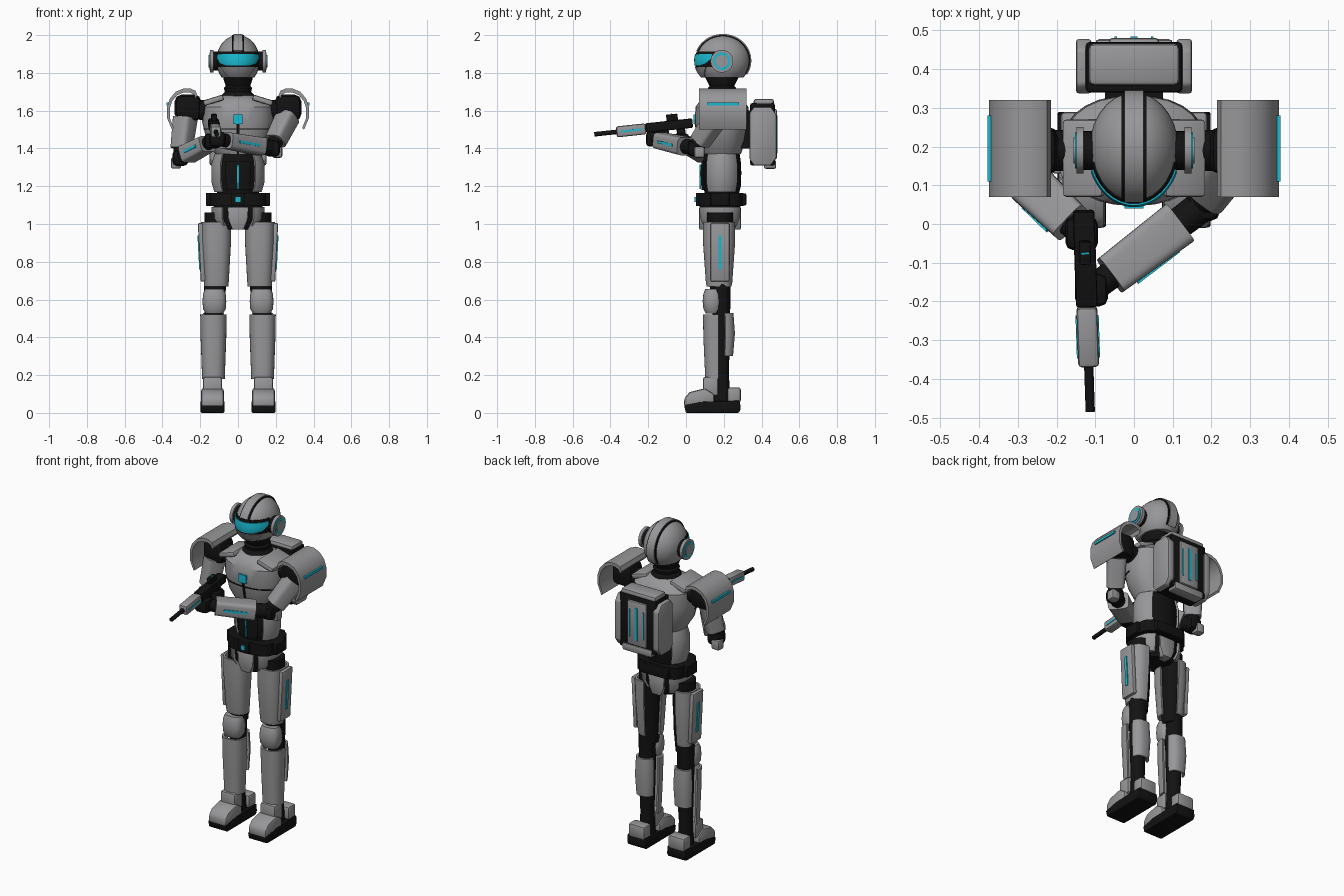
import bpy, bmesh
from math import sin, cos, pi, radians, sqrt, copysign
from mathutils import Matrix, Vector

cube = bpy.data.objects.get("Cube")
if cube:
    bpy.data.objects.remove(cube, do_unlink=True)


def material(name, red, green, blue):
    mat = bpy.data.materials.new(name)
    mat.use_nodes = True
    mat.diffuse_color = (red, green, blue, 1)
    shader = next(n for n in mat.node_tree.nodes if n.type == 'BSDF_PRINCIPLED')
    shader.inputs["Base Color"].default_value = (red, green, blue, 1)
    return mat


armor = material("grey armor", .31, .31, .32)
joints = material("black joints", .006, .006, .006)
glow = material("cyan light", .01, .5, .65)


def finish(bm, name, mat, bevel=0, matrix=None):
    """Bevel, place, mark sharp edges and link a mesh."""
    bmesh.ops.recalc_face_normals(bm, faces=bm.faces)
    if bevel:
        edges = [e for e in bm.edges if e.calc_face_angle(0) > .6]
        bmesh.ops.bevel(bm, geom=edges, offset=bevel, segments=2, profile=.5, affect='EDGES')
    if matrix:
        bm.transform(matrix)
    for face in bm.faces:
        face.smooth = True
    for edge in bm.edges:
        edge.smooth = edge.calc_face_angle(0) < radians(35)
    mesh = bpy.data.meshes.new(name)
    bm.to_mesh(mesh)
    bm.free()
    mesh.materials.append(mat)
    obj = bpy.data.objects.new(name, mesh)
    bpy.context.collection.objects.link(obj)
    return obj


def skin(loops, name, mat, bevel=0, matrix=None):
    """Join matching closed loops into a capped solid."""
    bm = bmesh.new()
    rings = [[bm.verts.new(p) for p in loop] for loop in loops]
    count = len(rings[0])
    for low, high in zip(rings, rings[1:]):
        for i in range(count):
            j = (i + 1) % count
            bm.faces.new((low[i], low[j], high[j], high[i]))
    bm.faces.new(rings[0][::-1])
    bm.faces.new(rings[-1])
    return finish(bm, name, mat, bevel, matrix)


def loft(name, mat, x, y, sections, power=2, face=-90, half=None, thick=.012, matrix=None):
    """Stack rounded sections (z, rx, ry); with a half angle, make a curved plate."""
    loops = []
    for z, rx, ry, *own in sections:
        spread = own[0] if own else half
        steps = 28
        if spread is None:
            layers = [([2 * pi * i / steps for i in range(steps)], 0)]
        else:
            arc = [radians(face - spread + 2 * spread * i / steps) for i in range(steps + 1)]
            layers = [(arc, 0), (arc[::-1], thick)]
        loop = []
        for angles, inset in layers:
            for a in angles:
                c, s = cos(a), sin(a)
                loop.append((x + (rx - inset) * copysign(abs(c) ** (2 / power), c),
                             y + (ry - inset) * copysign(abs(s) ** (2 / power), s), z))
        loops.append(loop)
    return skin(loops, name, mat, 0, matrix)


def box(name, mat, loc, size, bevel=0, matrix=None):
    bm = bmesh.new()
    bmesh.ops.create_cube(bm, size=1)
    bm.transform(Matrix.Translation(loc) @ Matrix.Diagonal((*size, 1)))
    return finish(bm, name, mat, bevel, matrix)


def prism(name, mat, points, axis, low, high, bevel=0):
    """Extrude a side (y, z) or front (x, z) outline."""
    place = (lambda p, d: (d, *p)) if axis == 'x' else (lambda p, d: (p[0], d, p[1]))
    return skin([[place(p, d) for p in points] for d in (low, high)], name, mat, bevel)


def frame(start, end):
    """Local z runs from start to end, local y points up."""
    start, end = Vector(start), Vector(end)
    turn = (end - start).to_track_quat('Z', 'Y').to_matrix().to_4x4()
    return Matrix.Translation(start) @ turn, (end - start).length


def limb(name, mat, start, end, r0, r1, power=2, flat=1):
    matrix, length = frame(start, end)
    return loft(name, mat, 0, 0, [(0, r0, r0 * flat), (length, r1, r1 * flat)], power, matrix=matrix)


def dome(z, extra=0):
    r = sqrt(max(0, 1 - ((z - 1.865) / .135) ** 2))
    return z, .115 * r + extra, .145 * r + extra


# Helmet, face and neck
MID = .19
turns = [-.73 + (pi / 2 + .72) * i / 16 for i in range(17)]
loft("helmet", armor, 0, .195, [dome(1.865 + .135 * sin(t)) for t in turns])
loft("visor_frame", joints, 0, .195, [dome(1.83 + .021 * i, .003) for i in range(5)], half=75)
loft("visor", glow, 0, .195, [(*dome(1.838, .007), 30), (*dome(1.85, .007), 52),
                              (*dome(1.875, .007), 66), (*dome(1.9, .007), 68)])
loft("face_mask", armor, 0, .195, [(*dome(1.775, .006), 32), (*dome(1.8, .008), 42),
                                   (*dome(1.83, .008), 52)])
for name, mat, wide, rise in (("crest_groove", joints, .032, .001), ("crest", armor, .025, .006)):
    sweep = [radians(22 + 190 * i / 30) for i in range(31)]
    outline = [(.195 - (.145 + e) * cos(t), 1.865 + (.135 + e) * sin(t))
               for e, ts in ((rise, sweep), (-.02, sweep[::-1])) for t in ts]
    prism(name, mat, outline, 'x', -wide, wide)
loft("neck", joints, 0, MID, [(1.62, .1, .1), (1.66, .1, .09), (1.69, .08, .08), (1.7, .07, .07),
                              (1.72, .075, .075), (1.73, .065, .065), (1.76, .075, .08), (1.8, .08, .1)])

# Chest and abdomen
chest = [(1.37, .12, .1), (1.44, .165, .125), (1.54, .19, .143), (1.62, .185, .14),
         (1.66, .14, .11), (1.68, .09, .08)]
loft("chest", armor, 0, MID, chest, 2.3)
loft("chest_center_groove", joints, 0, MID, [(z, x + .003, y + .003) for z, x, y in chest[:3]], 2.3, half=1.5)
loft("chest_cross_groove", joints, 0, MID, [(1.5, .183, .14), (1.506, .184, .141)], 2.3, half=85)
box("chest_light", glow, (0, .046, 1.555), (.05, .012, .05))
loft("abdomen", joints, 0, MID, [(1.14, .1, .085), (1.2, .125, .1), (1.27, .13, .103),
                                 (1.33, .125, .1), (1.4, .1, .09)])
loft("abdomen_front_plate", joints, 0, MID, [(1.18, .125, .108), (1.27, .135, .113), (1.33, .13, .108)], half=30)
box("abdomen_light", glow, (0, .076, 1.25), (.008, .008, .13))

# Belt and pelvis
loft("belt", joints, 0, .185, [(1.095, .15, .12), (1.165, .15, .12)], 4)
box("buckle", joints, (0, .062, 1.13), (.07, .02, .07), .005)
box("buckle_light", glow, (0, .05, 1.13), (.026, .008, .026))
box("belt_rear_pack", joints, (0, .3, 1.13), (.2, .04, .065), .008)
loft("pelvis", joints, 0, .18, [(.97, .08, .08), (1.03, .13, .105), (1.1, .13, .11)], 2.5)
wedge = [(-.055, 1.09), (.055, 1.09), (.05, 1.02), (.03, .97), (-.03, .97), (-.05, 1.02)]
prism("crotch_plate", armor, wedge, 'y', .07, .13, .006)
prism("rear_pelvis_plate", armor, wedge, 'y', .23, .29, .006)

for s, side in ((1, "left_"), (-1, "right_")):
    outward = 0 if s > 0 else 180

    # Ears
    for name, mat, a, b, r in (("ear_base", joints, .1, .132, .05), ("ear_cup", armor, .13, .149, .06),
                               ("ear_ring", glow, .145, .152, .046), ("ear_cap", armor, .145, .156, .034)):
        limb(side + name, mat, (s * a, MID, 1.862), (s * b, MID, 1.862), r, r)

    # Torso side pieces
    tilt = Matrix.Translation((s * .13, .17, 1.655)) @ Matrix.Rotation(s * .3, 4, 'Y')
    box(side + "collar_plate", armor, (0, 0, 0), (.11, .2, .03), .01, tilt)
    loft(side + "waist_plate", armor, 0, MID, [(1.17, .125, .1), (1.22, .14, .11), (1.32, .14, .11),
                                               (1.38, .12, .1)], face=outward, half=48)
    box(side + "belt_pouch", joints, (s * .152, .18, 1.13), (.036, .1, .07), .006)
    loft(side + "hip_plate", armor, 0, .18, [(.99, .12, .1), (1.03, .14, .12), (1.09, .14, .125)],
         2.5, face=outward, half=58)

    # Shoulders
    limb(side + "shoulder_axle", joints, (s * .14, MID, 1.6), (s * .27, MID, 1.61), .055, .05)
    box(side + "shoulder_joint", joints, (s * .265, MID, 1.615), (.14, .13, .14), .035)
    arch = [(.215, 1.68), (.225, 1.705), (.25, 1.717), (.29, 1.717), (.33, 1.7), (.36, 1.665),
            (.375, 1.62), (.375, 1.56), (.35, 1.5)]
    inner = [(.28 + (x - .28) * .85, 1.56 + (z - 1.56) * .87) for x, z in arch]
    prism(side + "shoulder_pad", armor, [(s * x, z) for x, z in arch + inner[::-1]], 'y', .07, .32)
    box(side + "shoulder_pad_light", glow, (s * .374, .195, 1.635), (.01, .17, .014))

    # Thighs: the shell leaves the inner rear open
    hip = s * .115
    loft(side + "thigh_core", joints, hip, .18, [(.62, .048, .05), (.75, .058, .062), (1.06, .062, .07)])
    loft(side + "thigh_shell", armor, hip, .175, [(.67, .064, .066), (.69, .066, .07), (.9, .078, .085),
                                                  (1.01, .08, .085)], 2.6, face=-45 if s > 0 else -135, half=138)
    lean = Matrix.Translation((s * .192, .18, .85)) @ Matrix.Rotation(s * .05, 4, 'Y')
    box(side + "thigh_outer_plate", armor, (0, 0, 0), (.026, .1, .31), .008, lean)
    box(side + "thigh_light", glow, (s * .014, 0, 0), (.008, .018, .18), 0, lean)

    # Knees and lower legs
    shin = s * .13
    loft(side + "lower_leg_core", joints, shin, .187, [(.05, .045, .05), (.2, .038, .04), (.4, .045, .045),
                                                       (.6, .05, .048), (.7, .05, .05)])
    loft(side + "knee_cap", armor, s * .125, .14, [(.525, .045, .035), (.55, .06, .048), (.59, .063, .052),
                                                   (.63, .06, .048), (.655, .05, .038)], 2.6)
    loft(side + "shin_shell", armor, shin, .168, [(.18, .06, .066), (.4, .068, .076), (.52, .07, .078)],
         2.5, half=92)
    loft(side + "calf_shell", armor, shin, .185, [(.3, .056, .064), (.42, .062, .074), (.53, .058, .066)],
         2.5, face=90, half=75)

    # Boots
    foot = s * .135
    near, far = foot - .063, foot + .063
    prism(side + "sole", joints, [(0, 0), (.28, 0), (.29, .02), (.285, .065), (.08, .06), (-.01, .04)],
          'x', near, far, .006)
    prism(side + "toe_cap", armor, [(-.012, .035), (-.008, .08), (.02, .11), (.1, .13), (.15, .1), (.15, .05)],
          'x', near + .003, far - .003, .012)
    box(side + "instep", armor, (foot, .13, .14), (.1, .08, .1), .012)
    box(side + "heel", armor, (foot, .255, .095), (.11, .07, .08), .012)

    # Backpack rails
    rail = [(.36, 1.31), (.45, 1.31), (.478, 1.35), (.478, 1.58), (.45, 1.62), (.36, 1.62), (.337, 1.59), (.337, 1.34)]
    prism(side + "pack_rail", armor, rail, 'x', s * .11, s * .15, .008)
    box(side + "pack_thin_light", glow, (s * .047, .481, 1.475), (.007, .006, .17))

# Backpack
box("pack_mount", joints, (0, .33, 1.5), (.15, .08, .2))
box("pack_body", joints, (0, .405, 1.475), (.25, .13, .33), .01)
box("pack_lid", armor, (0, .412, 1.645), (.235, .108, .036), .014)
box("pack_center_panel", armor, (0, .465, 1.475), (.13, .032, .27), .01)
box("pack_center_light", glow, (0, .481, 1.475), (.018, .008, .2))
box("pack_bottom_bar", armor, (0, .445, 1.315), (.2, .065, .045), .01)

# Arms: the left reaches across, the right bends to the grip
arms = (("left_", 1, (.275, .18, 1.59), (.18, .05, 1.4), (-.11, -.17, 1.45)),
        ("right_", -1, (-.275, .18, 1.59), (-.305, .14, 1.35), (-.135, -.025, 1.44)))
for side, s, shoulder, elbow, hand in arms:
    top, bend, wrist = Vector(shoulder), Vector(elbow), Vector(hand)
    limb(side + "upper_arm_core", joints, top, bend, .045, .04)
    limb(side + "upper_arm_armor", armor, top.lerp(bend, .12), top.lerp(bend, .8), .056, .05, 4)
    limb(side + "forearm_core", joints, bend, wrist, .042, .035)
    start, end = bend.lerp(wrist, .22), bend.lerp(wrist, .83)
    limb(side + "forearm_armor", armor, start, end, .06, .054, 5, .8)
    matrix, length = frame(start, end)
    box(side + "forearm_light", glow, (s * .057, 0, length / 2), (.008, .014, length * .6), 0, matrix)
    box(side + "elbow_joint", joints, bend, (.085, .085, .085), .025)
    back = bend + (bend - wrist).normalized() * .035 - Vector((0, 0, .015))
    box(side + "elbow_pad", armor, back, (.055, .055, .06), .012)
    box(side + "hand", joints, wrist, (.085, .085, .08), .02)

# Rifle
rifle, reach = frame((-.13, .03, 1.53), (-.113, -.485, 1.475))
box("rifle_receiver", joints, (0, .004, .12), (.056, .05, .25), .008, rifle)
box("rifle_handguard", armor, (0, 0, .323), (.054, .058, .155), .01, rifle)
box("rifle_sight", joints, (0, .045, .1), (.03, .035, .06), .005, rifle)
box("rifle_sight_light", glow, (0, .064, .1), (.022, .005, .006), 0, rifle)
box("rifle_grip", joints, (0, -.06, .06), (.035, .1, .045), .008, rifle)
box("rifle_magazine", joints, (0, -.05, .15), (.03, .07, .05), .006, rifle)
loft("rifle_barrel", joints, 0, 0, [(.38, .012, .012), (reach, .012, .012)], matrix=rifle)
for s, side in ((1, "left_"), (-1, "right_")):
    box(side + "rifle_light", glow, (s * .027, 0, .323), (.006, .01, .11), 0, rifle)
